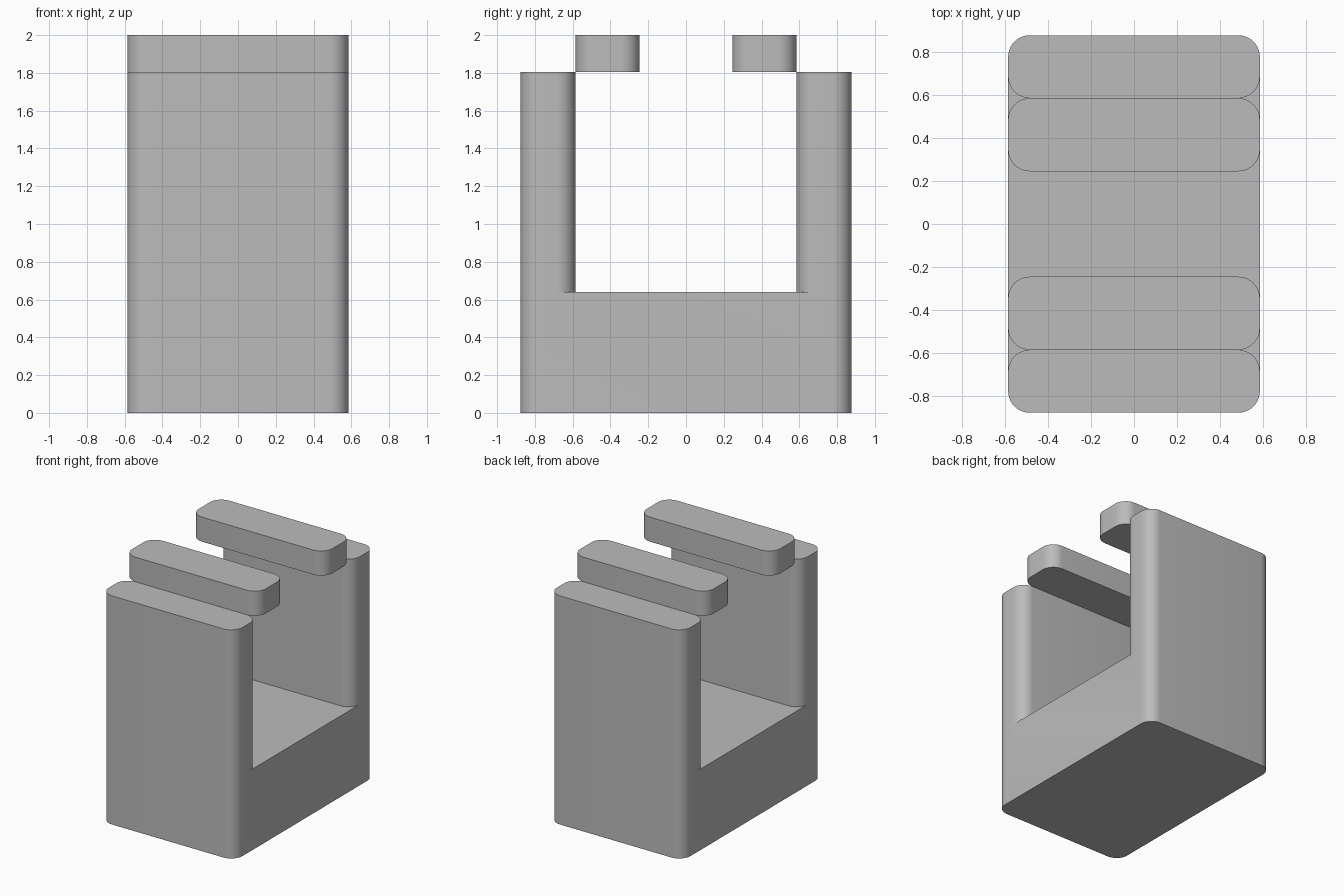
import bpy
import bmesh
from math import sin, cos, pi

if "Cube" in bpy.data.objects:
    bpy.data.objects.remove(bpy.data.objects["Cube"], do_unlink=True)

HALF_X, HALF_Y = 0.585, 0.877   # body footprint
GAP_Y = 0.585                   # inner face of the end walls
FLOOR_Z, WALL_Z, TOP_Z = 0.64, 1.806, 2.0
RADIUS, STEPS = 0.1, 10

grey = bpy.data.materials.new("plain grey")
grey.use_nodes = True
colour = (0.5, 0.5, 0.5, 1)
grey.diffuse_color = colour
grey.node_tree.nodes["Principled BSDF"].inputs["Base Color"].default_value = colour


def arc(cx, cy, start, end):
    angles = [start + (end - start) * i / STEPS for i in range(STEPS + 1)]
    return [(cx + RADIUS * cos(a), cy + RADIUS * sin(a)) for a in angles]


def rounded_rectangle(hx, y0, y1):
    x, low, high = hx - RADIUS, y0 + RADIUS, y1 - RADIUS
    return (arc(x, high, 0, pi / 2) + arc(-x, high, pi / 2, pi)
            + arc(-x, low, pi, 1.5 * pi) + arc(x, low, 1.5 * pi, 2 * pi))


def prism(name, outline, z0, z1):
    bm = bmesh.new()
    base = bm.faces.new([bm.verts.new((x, y, z0)) for x, y in outline])
    result = bmesh.ops.extrude_face_region(bm, geom=[base], use_keep_orig=True)
    top = [v for v in result["geom"] if isinstance(v, bmesh.types.BMVert)]
    bmesh.ops.translate(bm, verts=top, vec=(0, 0, z1 - z0))
    bmesh.ops.recalc_face_normals(bm, faces=bm.faces[:])
    mesh = bpy.data.meshes.new(name)
    bm.to_mesh(mesh)
    bm.free()
    mesh.materials.append(grey)
    obj = bpy.data.objects.new(name, mesh)
    bpy.context.collection.objects.link(obj)
    return obj


def select(obj):
    bpy.ops.object.select_all(action="DESELECT")
    obj.select_set(True)
    bpy.context.view_layer.objects.active = obj


# Body: rounded block with an open channel between its two end walls
body = prism("body", rounded_rectangle(HALF_X, -HALF_Y, HALF_Y), 0, WALL_Z)

# Channel cutter flares outward so the walls keep rounded inner corners
reach = HALF_X + 0.2
corner_y = GAP_Y + RADIUS
quarter = [(reach, corner_y)] + arc(HALF_X - RADIUS, corner_y, 0, -pi / 2)
side = quarter + [(-x, y) for x, y in reversed(quarter)]
channel = prism("channel_cutter", side + [(-x, -y) for x, y in side],
                FLOOR_Z, TOP_Z + 0.2)
channel.hide_render = True

select(body)
cut = body.modifiers.new("channel", "BOOLEAN")
cut.operation = "DIFFERENCE"
cut.solver = "EXACT"
cut.object = channel
bpy.ops.object.modifier_apply(modifier=cut.name)
bpy.data.objects.remove(channel, do_unlink=True)

# Retaining bars overhanging the channel
front_bar = prism("front_bar", rounded_rectangle(HALF_X, -GAP_Y, -0.245), WALL_Z, TOP_Z)
back_bar = prism("back_bar", rounded_rectangle(HALF_X, 0.245, GAP_Y), WALL_Z, TOP_Z)

for part in (body, front_bar, back_bar):
    select(part)
    bpy.ops.object.shade_smooth_by_angle(angle=pi / 6)
